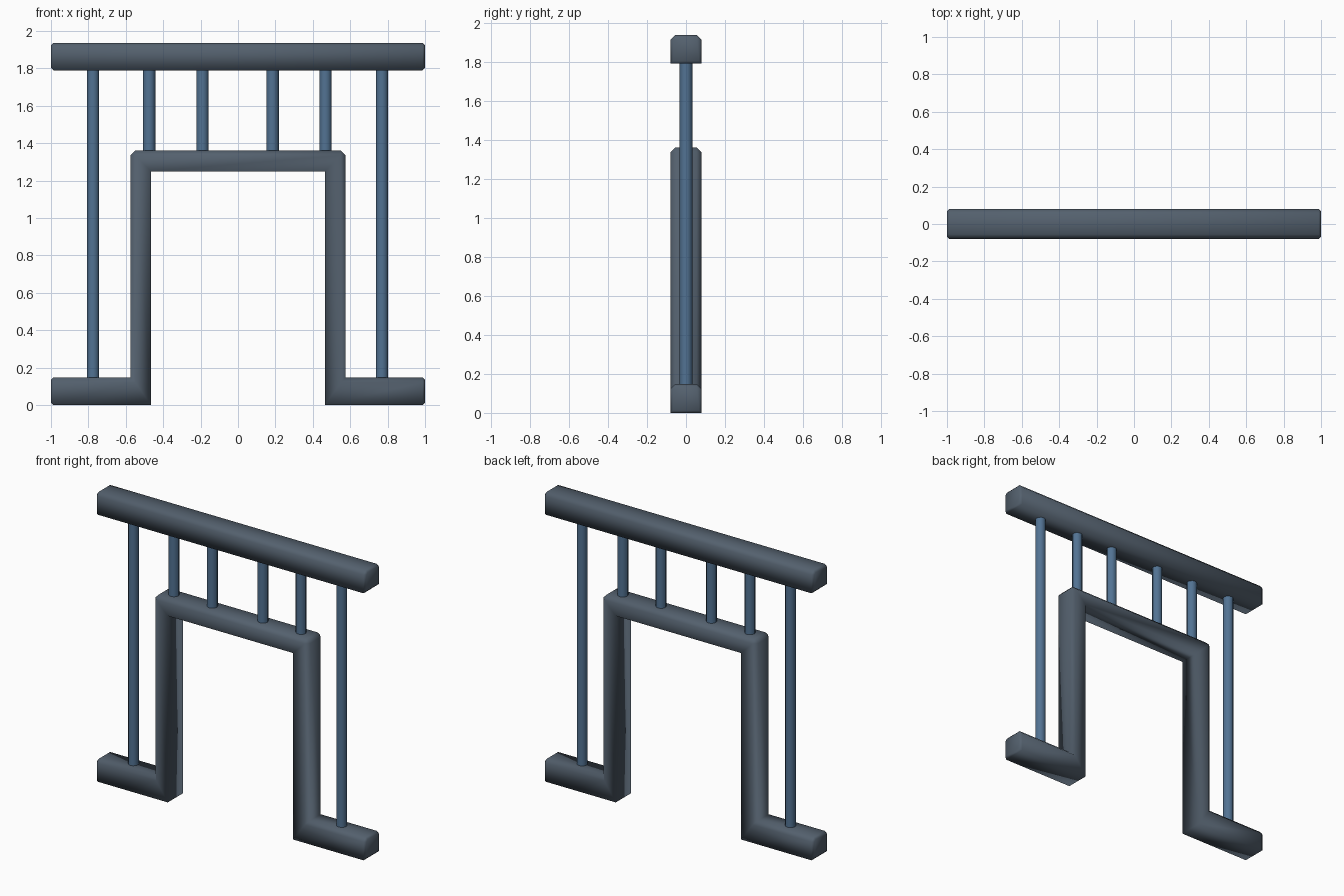
import bpy, bmesh

if "Cube" in bpy.data.objects:
    bpy.data.objects.remove(bpy.data.objects["Cube"])


def material(name, col):
    m = bpy.data.materials.new(name)
    m.diffuse_color = (*col, 1)
    m.use_nodes = True
    m.node_tree.nodes["Principled BSDF"].inputs["Base Color"].default_value = m.diffuse_color
    return m


FRAME = material("slate grey", (0.088, 0.118, 0.155))
BAR = material("steel blue", (0.084, 0.170, 0.290))
C, W, E = 0.025, 0.08, 0.013   # top chamfer, half depth, end chamfer


def finish(bm, name, mat, smooth=True):
    me = bpy.data.meshes.new(name)
    bmesh.ops.remove_doubles(bm, verts=bm.verts, dist=1e-5)
    bmesh.ops.recalc_face_normals(bm, faces=bm.faces)
    for f in bm.faces:
        f.smooth = smooth
    bm.to_mesh(me)
    bm.free()
    me.materials.append(mat)
    ob = bpy.data.objects.new(name, me)
    bpy.context.collection.objects.link(ob)
    return ob


def sweep(name, stations):
    """Each station: inner, shoulder, outer point in xz, plus a depth inset."""
    bm = bmesh.new()
    rings = []
    for inner, mid, outer, d in stations:
        w = W - d
        pts = [(inner, -w), (mid, -w), (outer, C - W),
               (outer, W - C), (mid, w), (inner, w)]
        rings.append([bm.verts.new((p[0], y, p[1])) for p, y in pts])
    for a, b in zip(rings, rings[1:]):
        for i in range(6):
            j = (i + 1) % 6
            bm.faces.new((a[i], a[j], b[j], b[i]))
    bm.faces.new(rings[0])
    bm.faces.new(rings[-1])
    return finish(bm, name, FRAME)


def end(z0, z1):
    """Bevelled left end of a horizontal beam."""
    return [((-1, z0 + E), (-1, z1 - C), (-1, z1 - E), E),
            ((E - 1, z0), (E - 1, z1 - C), (E - 1, z1), 0)]


def mirrored(half):
    flip = lambda p: (-p[0], p[1])
    return half + [(flip(a), flip(b), flip(c), d) for a, b, c, d in reversed(half)]


# Straight handrail on top
sweep("top_rail", mirrored(end(1.79, 1.937)))

# Stepped lower rail: feet, uprights and crossbar
X0, X1, Z0, Z1, F = -0.575, -0.465, 1.25, 1.36, 0.147
sweep("stepped_lower_rail", mirrored(end(0, F) + [
    ((X1, 0), (X0 + C, F - C), (X0, F), 0),
    ((X1, Z0), (X0 + C, Z1 - C), (X0, Z1 - C), 0),
    ((X1, Z0), (X0 + C, Z1 - C), (X0 + C, Z1), 0)]))

# Balusters
for i, x in enumerate((-0.775, -0.475, -0.19, 0.185, 0.468, 0.77)):
    z = F if abs(x) > 0.6 else Z1
    bpy.ops.mesh.primitive_cylinder_add(vertices=12, radius=0.033, depth=1.8 - z + 0.01,
                                        location=(x, 0, (1.8 + z - 0.01) / 2))
    ob = bpy.context.object
    ob.name = f"baluster_{i + 1}"
    ob.data.materials.append(BAR)
    bpy.ops.object.shade_smooth_by_angle()
